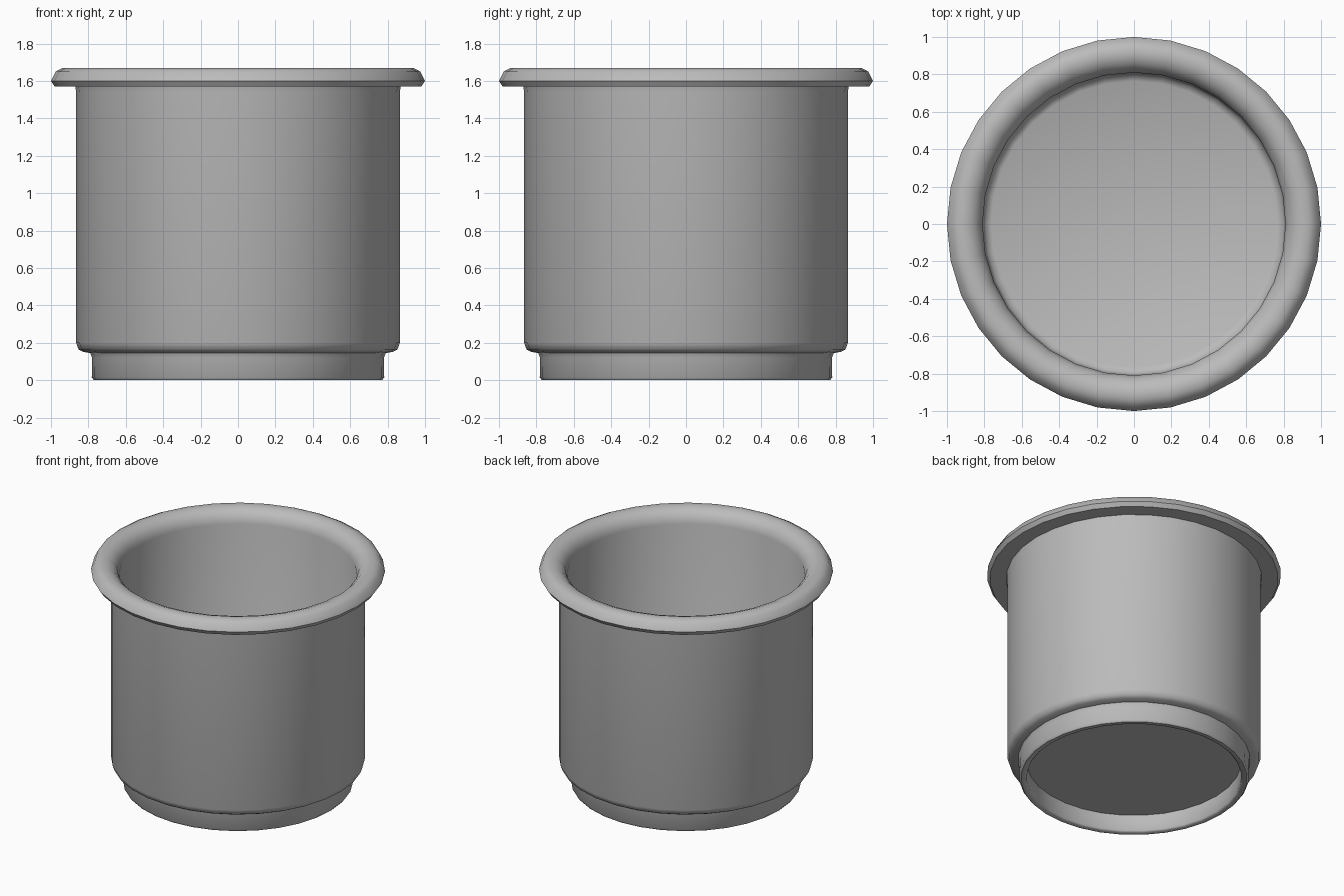
import bpy
import bmesh
import math

if "Cube" in bpy.data.objects:
    bpy.data.objects.remove(bpy.data.objects["Cube"], do_unlink=True)

SIDES = 32


def make_material(name, value):
    mat = bpy.data.materials.new(name)
    mat.use_nodes = True
    colour = (value, value, value, 1.0)
    mat.diffuse_color = colour
    mat.node_tree.nodes["Principled BSDF"].inputs["Base Color"].default_value = colour
    return mat


def lathe(name, profile, mat):
    """Revolve a (radius, height) profile, closed on the axis, into a solid."""
    bm = bmesh.new()
    verts = [bm.verts.new((r, 0, z)) for r, z in profile]
    edges = [bm.edges.new(pair) for pair in zip(verts, verts[1:])]
    bmesh.ops.spin(bm, geom=verts + edges, cent=(0, 0, 0), axis=(0, 0, 1),
                   angle=math.tau, steps=SIDES, use_merge=True)
    bmesh.ops.remove_doubles(bm, verts=bm.verts, dist=0.0005)
    bmesh.ops.recalc_face_normals(bm, faces=bm.faces)
    mesh = bpy.data.meshes.new(name)
    bm.to_mesh(mesh)
    bm.free()
    mesh.materials.append(mat)
    obj = bpy.data.objects.new(name, mesh)
    bpy.context.collection.objects.link(obj)
    bpy.ops.object.select_all(action='DESELECT')
    obj.select_set(True)
    bpy.context.view_layer.objects.active = obj
    bpy.ops.object.shade_smooth_by_angle(angle=math.radians(50))
    return obj


# Recessed underside and foot ring
foot = [(0, 0.13), (0.73, 0.13), (0.73, 0.01), (0.74, 0), (0.77, 0),
        (0.782, 0.015), (0.78, 0.12), (0.79, 0.145)]
# Outer wall with a rounded lower edge
wall = [(0.83, 0.152), (0.853, 0.165), (0.865, 0.2), (0.865, 1.54), (0.87, 1.57)]
# Flat-bottomed rolled rim
rim = [(0.98, 1.57), (1.0, 1.6), (0.975, 1.65), (0.94, 1.668), (0.9, 1.67),
       (0.86, 1.655), (0.825, 1.62), (0.81, 1.57)]
# Inner wall and rounded floor
inside = [(0.81, 0.25), (0.795, 0.215), (0.765, 0.2), (0, 0.2)]

lathe("pot", foot + wall + rim + inside, make_material("grey", 0.5))
